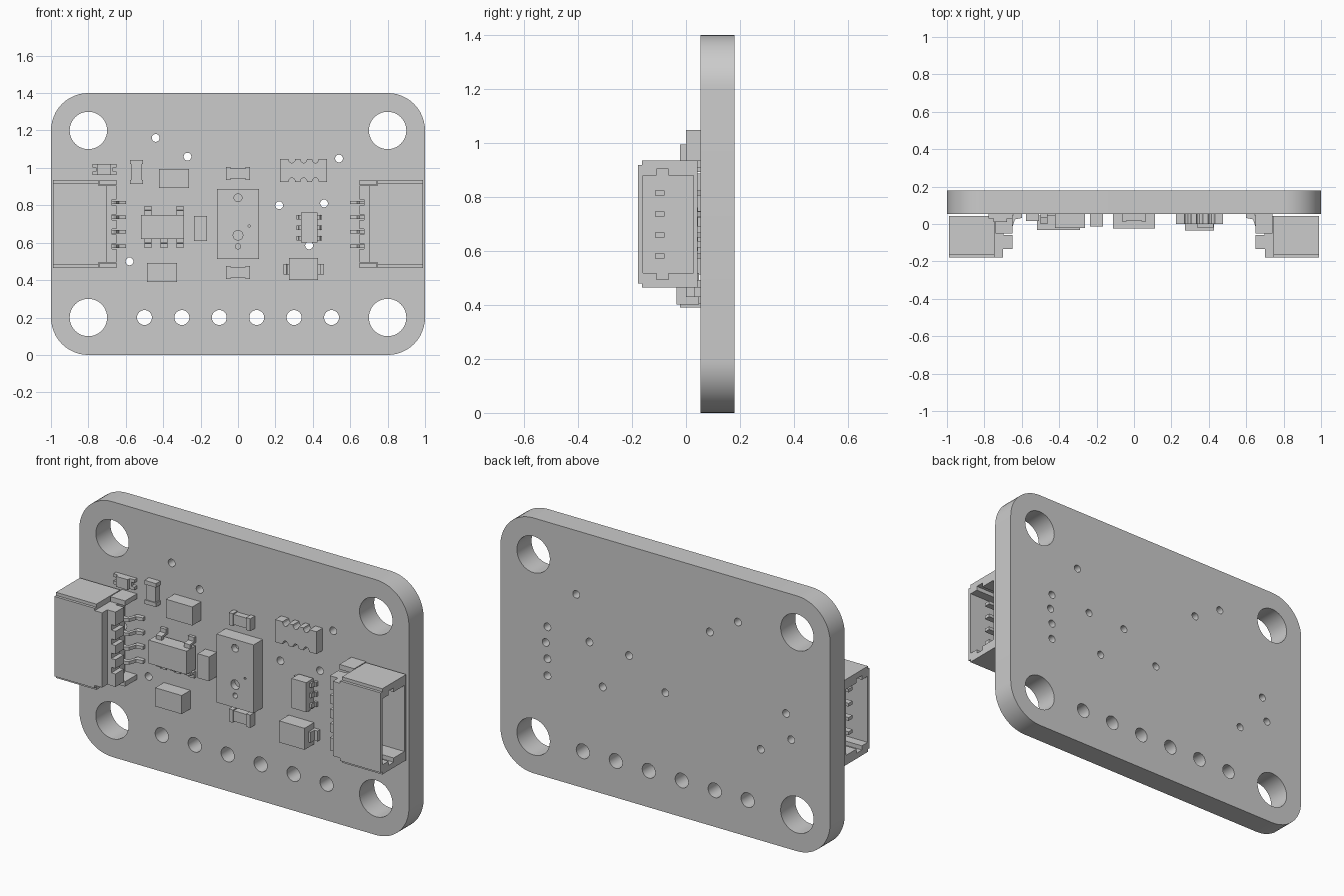
import bpy, bmesh, math

if "Cube" in bpy.data.objects:
    bpy.data.objects.remove(bpy.data.objects["Cube"])

BOARD_Y = 0.053      # front face of the board


def prism(name, loops, axis, a, b, smooth=False):
    """Extrude an outline (first loop) with holes (other loops) from a to b along axis."""
    place = {'x': lambda u, v, w: (w, u, v),
             'y': lambda u, v, w: (u, w, v),
             'z': lambda u, v, w: (u, v, w)}[axis]
    bm = bmesh.new()
    edges = []
    for loop in loops:
        vs = [bm.verts.new(place(u, v, a)) for u, v in loop]
        edges += [bm.edges.new((vs[i - 1], vs[i])) for i in range(len(vs))]
    bmesh.ops.triangle_fill(bm, edges=edges, use_beauty=True)
    ext = bmesh.ops.extrude_face_region(bm, geom=bm.faces[:], use_keep_orig=True)
    moved = [g for g in ext['geom'] if isinstance(g, bmesh.types.BMVert)]
    bmesh.ops.translate(bm, verts=moved, vec=place(0, 0, b - a))
    bmesh.ops.recalc_face_normals(bm, faces=bm.faces[:])
    mesh = bpy.data.meshes.new(name)
    bm.to_mesh(mesh)
    bm.free()
    obj = bpy.data.objects.new(name, mesh)
    bpy.context.collection.objects.link(obj)
    if smooth:
        bpy.ops.object.select_all(action='DESELECT')
        obj.select_set(True)
        bpy.context.view_layer.objects.active = obj
        bpy.ops.object.shade_smooth_by_angle(angle=math.radians(35))
    return obj


def rect(u0, u1, v0, v1):
    return [(u0, v0), (u1, v0), (u1, v1), (u0, v1)]


def circle(u, v, r, n=24):
    return [(u + r * math.cos(2 * math.pi * i / n), v + r * math.sin(2 * math.pi * i / n))
            for i in range(n)]


def box(name, x0, x1, z0, z1, y0, y1=BOARD_Y):
    return prism(name, [rect(x0, x1, z0, z1)], 'y', y0, y1)


# Circuit board: rounded rectangle with mounting, header and via holes
outline = []
for cx, cz, start in ((0.8, 1.2, 0), (-0.8, 1.2, 90), (-0.8, 0.2, 180), (0.8, 0.2, 270)):
    for i in range(13):
        t = math.radians(start + 7.5 * i)
        outline.append((cx + 0.2 * math.cos(t), cz + 0.2 * math.sin(t)))
holes = [circle(x, z, 0.1, 40) for x in (-0.8, 0.8) for z in (0.2, 1.2)]
holes += [circle(-0.5 + 0.2 * i, 0.2, 0.04) for i in range(6)]
vias = [(-0.44, 1.16), (-0.27, 1.06), (0.54, 1.05), (0.22, 0.8), (0.46, 0.81), (-0.58, 0.5),
        (0.38, 0.585), (0, 0.655), (0.715, 0.825), (0.725, 0.737), (0.715, 0.65),
        (0.715, 0.557), (-0.733, 0.737), (-0.764, 0.602)]
holes += [circle(x, z, 0.021, 16) for x, z in vias]
prism("circuit_board", [outline] + holes, 'y', BOARD_Y, 0.18, smooth=True)

# Side connectors, mirrored left and right
PIN_Z = [0.581, 0.659, 0.737, 0.815]
for side, s in (("right", 1), ("left", -1)):
    def flip(pts):
        return [(s * x, y) for x, y in pts]

    # open shell with side grooves in its cavity
    shell = [(-0.178, 0.48), (-0.163, 0.48), (-0.163, 0.465), (0.043, 0.465),
             (0.043, 0.935), (-0.163, 0.935), (-0.163, 0.918), (-0.178, 0.918)]
    cavity = [(-0.16, 0.518), (-0.11, 0.518), (-0.11, 0.495), (-0.065, 0.495), (-0.065, 0.518),
              (0.028, 0.518), (0.028, 0.88), (-0.065, 0.88), (-0.065, 0.903), (-0.11, 0.903),
              (-0.11, 0.88), (-0.16, 0.88)]
    prism(f"connector_shell_{side}", [shell, cavity], 'x', s * 0.745, s * 0.99)

    # stepped rear block
    rear = [(0.745, -0.178), (0.70, -0.178), (0.70, -0.133), (0.675, -0.133), (0.675, -0.06),
            (0.698, -0.06), (0.70, 0.0), (0.715, 0.043), (0.745, 0.043)]
    prism(f"connector_rear_{side}", [flip(rear)], 'z', 0.495, 0.905)

    # comb teeth between the pins
    bounds = [0.495] + [z + d for z in PIN_Z for d in (-0.015, 0.015)] + [0.905]
    for i in range(5):
        tooth = [(0.675, -0.133), (0.65, -0.133), (0.65, -0.06), (0.675, -0.06)]
        prism(f"connector_tooth_{side}_{i}", [flip(tooth)], 'z', bounds[2 * i], bounds[2 * i + 1])

    # solder ears
    for i, z in enumerate((0.465, 0.908)):
        prism(f"connector_ear_{side}_{i}", [flip(rect(0.65, 0.74, -0.05, BOARD_Y))],
              'z', z, z + 0.027)

    # bent solder pins and contacts in the cavity
    lead = [(0.72, -0.025), (0.665, -0.025), (0.65, -0.015), (0.636, 0.025), (0.60, 0.032),
            (0.60, BOARD_Y), (0.645, BOARD_Y), (0.665, 0.0), (0.72, 0.0)]
    for i, z in enumerate(PIN_Z):
        prism(f"connector_lead_{side}_{i}", [flip(lead)], 'z', z - 0.009, z + 0.009)
        prism(f"connector_contact_{side}_{i}", [flip(rect(0.74, 0.93, -0.115, -0.08))],
              'z', z - 0.009, z + 0.009)

# Central sensor with blind port holes
sensor = rect(-0.112, 0.112, 0.513, 0.888)
ports = [circle(0, 0.84, 0.021), circle(0, 0.64, 0.026), circle(0, 0.58, 0.014),
         circle(0.06, 0.69, 0.006, 10)]
prism("sensor_base", [sensor], 'y', 0.01, BOARD_Y)
prism("sensor_cover", [sensor] + ports, 'y', -0.025, 0.01, smooth=True)


def chip(name, x0, x1, z0, z1, y, cap, vertical=False):
    """Two-terminal chip: slightly inset body between two end caps."""
    g = 0.006
    if vertical:
        box(name + "_body", x0 + g, x1 - g, z0 + cap, z1 - cap, y + g)
        box(name + "_cap_a", x0, x1, z0, z0 + cap, y)
        box(name + "_cap_b", x0, x1, z1 - cap, z1, y)
    else:
        box(name + "_body", x0 + cap, x1 - cap, z0 + g, z1 - g, y + g)
        box(name + "_cap_a", x0, x0 + cap, z0, z1, y)
        box(name + "_cap_b", x1 - cap, x1, z0, z1, y)


chip("capacitor_top", -0.065, 0.065, 0.936, 1.004, 0.013, 0.025)
chip("capacitor_bottom", -0.065, 0.065, 0.406, 0.476, 0.013, 0.025)
chip("resistor", -0.578, -0.508, 0.914, 1.043, 0.015, 0.022, vertical=True)

# Indicator light with notched ends
box("indicator_base", -0.76, -0.668, 0.963, 1.02, 0.03)
box("indicator_lens", -0.75, -0.678, 0.963, 1.02, 0.012)
for x in (-0.777, -0.668):
    for z in (0.963, 1.003):
        box("indicator_terminal", x, x + 0.018, z, z + 0.017, 0.03)

# Plain block components
box("block_upper", -0.422, -0.262, 0.893, 0.995, -0.022)
box("block_lower", -0.487, -0.326, 0.39, 0.492, -0.022)
box("block_small", -0.235, -0.166, 0.61, 0.743, -0.014)

# Regulator with gull-wing legs
box("regulator_body", -0.519, -0.289, 0.621, 0.749, -0.033, 0.045)
for x in (-0.481, -0.396, -0.31):
    for d, z in ((1, 0.749), (-1, 0.621)):
        if d == 1 and x == -0.396:
            continue
        leg = [(0.0, -0.005), (0.0, 0.022), (0.036, 0.026), (0.036, 0.048),
               (BOARD_Y, 0.048), (BOARD_Y, 0.016), (0.018, 0.012), (0.018, -0.005)]
        prism("regulator_leg", [[(y, z + d * o) for y, o in leg]], 'x', x - 0.018, x + 0.018)

# Six-legged transistor pair
box("transistor_body", 0.337, 0.426, 0.60, 0.762, -0.018, 0.045)
for z in (0.625, 0.681, 0.737):
    for d, x in ((1, 0.426), (-1, 0.337)):
        leg = [(-0.005, 0.012), (0.012, 0.012), (0.014, 0.038), (0.023, 0.038),
               (0.023, BOARD_Y), (0.007, BOARD_Y), (0.005, 0.027), (-0.005, 0.027)]
        prism("transistor_leg", [[(x + d * o, y) for o, y in leg]], 'z', z - 0.012, z + 0.012)

# Diode with side tabs
box("diode_body", 0.274, 0.428, 0.401, 0.519, -0.035, 0.048)
for d, x in ((1, 0.428), (-1, 0.274)):
    tab = [(-0.005, 0.0), (0.012, 0.0), (0.014, 0.032), (0.032, 0.032),
           (0.032, BOARD_Y), (-0.005, BOARD_Y)]
    prism("diode_tab", [[(x + d * o, y) for o, y in tab]], 'z', 0.43, 0.487)

# Resistor array with notched long edges
half = [(0.225, 1.048)]
for cx in (0.288, 0.351, 0.414):
    half += [(cx + 0.018 * math.cos(t), 1.048 - 0.022 * math.sin(t))
             for t in [math.pi * (1 - i / 6) for i in range(7)]]
half.append((0.476, 1.048))
prism("resistor_array", [half + [(x, 1.973 - z) for x, z in reversed(half)]], 'y', 0.0, BOARD_Y)
